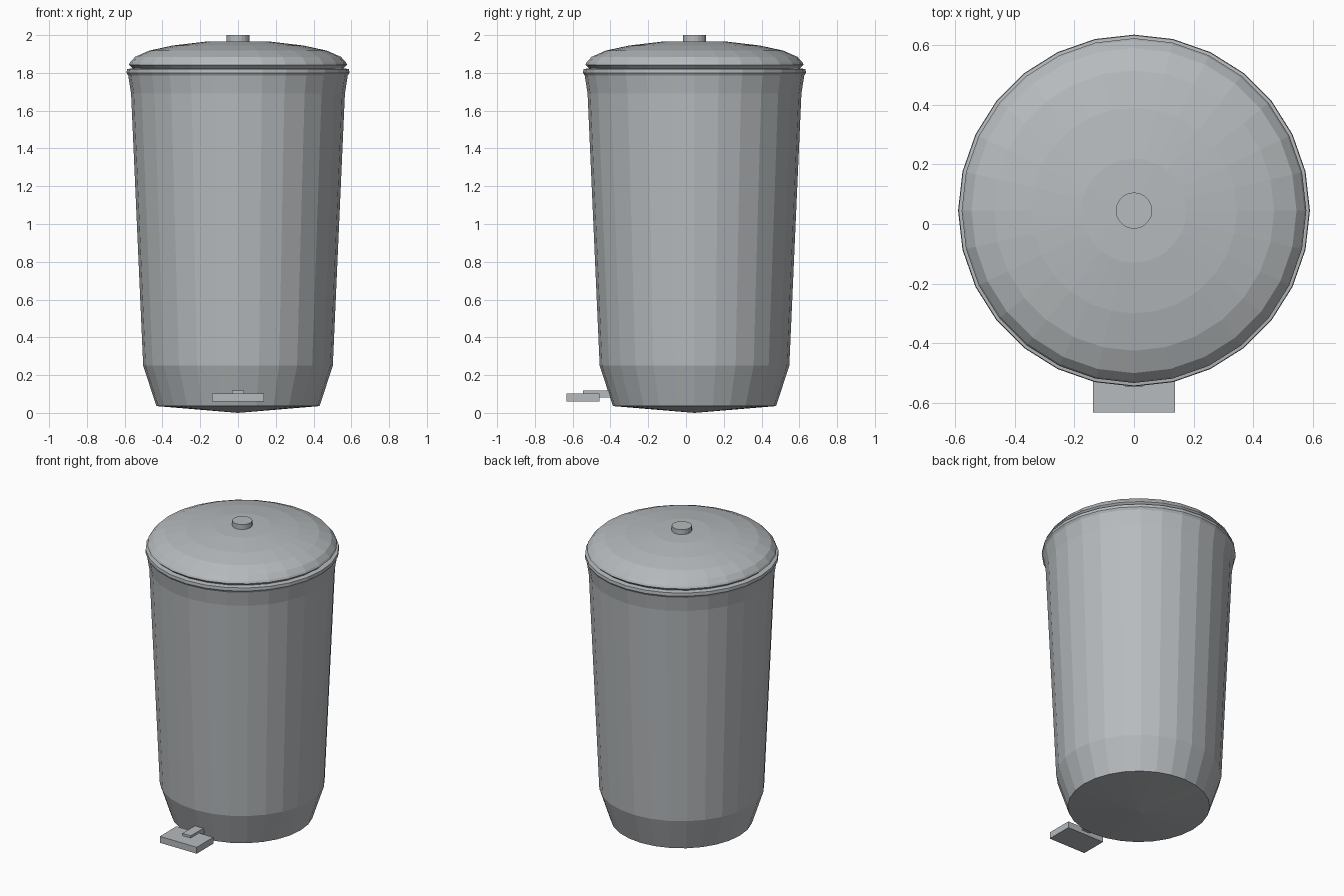
import bpy, bmesh, math

if "Cube" in bpy.data.objects:
    bpy.data.objects.remove(bpy.data.objects["Cube"])

CY = 0.045  # centre of the bin in y

steel = bpy.data.materials.new("steel_grey")
steel.diffuse_color = (0.47, 0.495, 0.51, 1)
steel.use_nodes = True
steel.node_tree.nodes["Principled BSDF"].inputs["Base Color"].default_value = steel.diffuse_color


def finish(name, bm):
    bmesh.ops.recalc_face_normals(bm, faces=bm.faces)
    mesh = bpy.data.meshes.new(name)
    bm.to_mesh(mesh)
    bm.free()
    mesh.materials.append(steel)
    obj = bpy.data.objects.new(name, mesh)
    bpy.context.collection.objects.link(obj)
    return obj


def lathe(name, profile, sides):
    """Revolve (radius, z) points into a faceted closed solid."""
    bm = bmesh.new()
    verts = [bm.verts.new((r, 0, z)) for r, z in profile]
    edges = [bm.edges.new(pair) for pair in zip(verts, verts[1:])]
    bmesh.ops.spin(bm, geom=verts + edges, cent=(0, 0, 0), axis=(0, 0, 1),
                   angle=2 * math.pi, steps=sides)
    bmesh.ops.remove_doubles(bm, verts=bm.verts, dist=0.0005)
    obj = finish(name, bm)
    obj.location.y = CY
    return obj


def box(name, x, y, z):
    bm = bmesh.new()
    bmesh.ops.create_cube(bm, size=1)
    for v in bm.verts:
        for i, (lo, hi) in enumerate((x, y, z)):
            v.co[i] = hi if v.co[i] > 0 else lo
    return finish(name, bm)


# Tapered bucket with shallow cone base and flared rim
lathe("bucket", [(0, 0), (0.432, 0.036), (0.502, 0.25), (0.566, 1.69),
                 (0.581, 1.785), (0.59, 1.80), (0.588, 1.82), (0.55, 1.825),
                 (0, 1.825)], 28)

# Domed lid with an undercut below its edge
lathe("lid", [(0, 1.822), (0.555, 1.822), (0.578, 1.843), (0.572, 1.855),
              (0.545, 1.885), (0.47, 1.918), (0.345, 1.945), (0.175, 1.965),
              (0, 1.968)], 28)

# Small round knob
lathe("lid_knob", [(0, 1.955), (0.061, 1.955), (0.061, 2.0), (0, 2.0)], 20)

# Foot pedal and its arm
box("pedal_plate", (-0.137, 0.137), (-0.633, -0.457), (0.06, 0.103))
box("pedal_arm", (-0.031, 0.031), (-0.545, -0.36), (0.082, 0.118))
